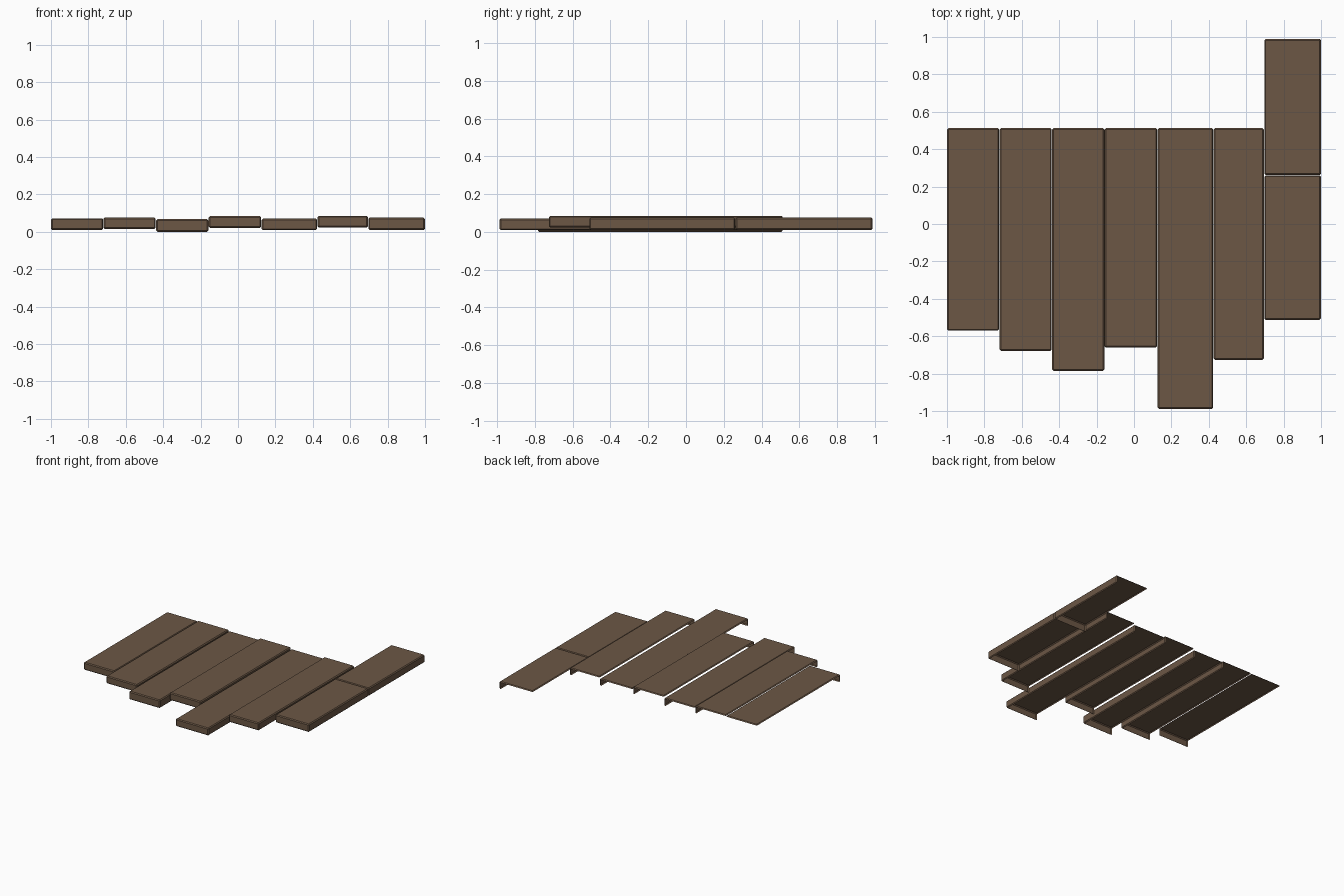
import bpy, bmesh
from mathutils import Vector, Matrix

if "Cube" in bpy.data.objects:
    bpy.data.objects.remove(bpy.data.objects["Cube"])

BEVEL = 0.007

wood = bpy.data.materials.new("brown_wood")
wood.diffuse_color = (0.15, 0.096, 0.06, 1)
wood.use_nodes = True
wood.node_tree.nodes["Principled BSDF"].inputs["Base Color"].default_value = wood.diffuse_color


def plank(name, x0, x1, y0, y1, z0, z1, right_wall=True):
    """Chamfered board shell: top, front and (usually) right wall, open elsewhere."""
    bm = bmesh.new()
    size = Vector((x1 - x0, y1 - y0, z1 - z0))
    centre = Vector((x0 + x1, y0 + y1, z0 + z1)) / 2
    bmesh.ops.create_cube(bm, size=1, matrix=Matrix.Translation(centre) @ Matrix.Diagonal((*size, 1)))
    bmesh.ops.bevel(bm, geom=bm.edges[:], offset=BEVEL, segments=1, affect='EDGES')
    bm.normal_update()
    # keep only the visible sides and their chamfers
    keep = [Vector((0, 0, 1)), Vector((0, -1, 0))]
    if right_wall:
        keep.append(Vector((1, 0, 0)))
    hidden = [f for f in bm.faces if max(f.normal.dot(d) for d in keep) < 0.5]
    bmesh.ops.delete(bm, geom=hidden, context='FACES')
    mesh = bpy.data.meshes.new(name)
    bm.to_mesh(mesh)
    bm.free()
    mesh.materials.append(wood)
    bpy.context.collection.objects.link(bpy.data.objects.new(name, mesh))


# Main row of boards: front end, bottom height, top height
seams = [-1.0, -0.719, -0.438, -0.157, 0.126, 0.425, 0.697]
boards = [(-0.57, 0.010, 0.072), (-0.678, 0.015, 0.076), (-0.785, 0.0, 0.067),
          (-0.66, 0.021, 0.083), (-0.988, 0.009, 0.070), (-0.726, 0.023, 0.085)]
for i, (front, low, high) in enumerate(boards):
    plank(f"floor_board_{i + 1}", seams[i], seams[i + 1] - 0.002, front, 0.512,
          low, high, right_wall=i > 0)

# Right-hand strip made of two boards end to end
plank("right_board_front", 0.697, 1.0, -0.512, 0.26, 0.010, 0.075)
plank("right_board_back", 0.697, 1.0, 0.262, 0.988, 0.010, 0.075)
